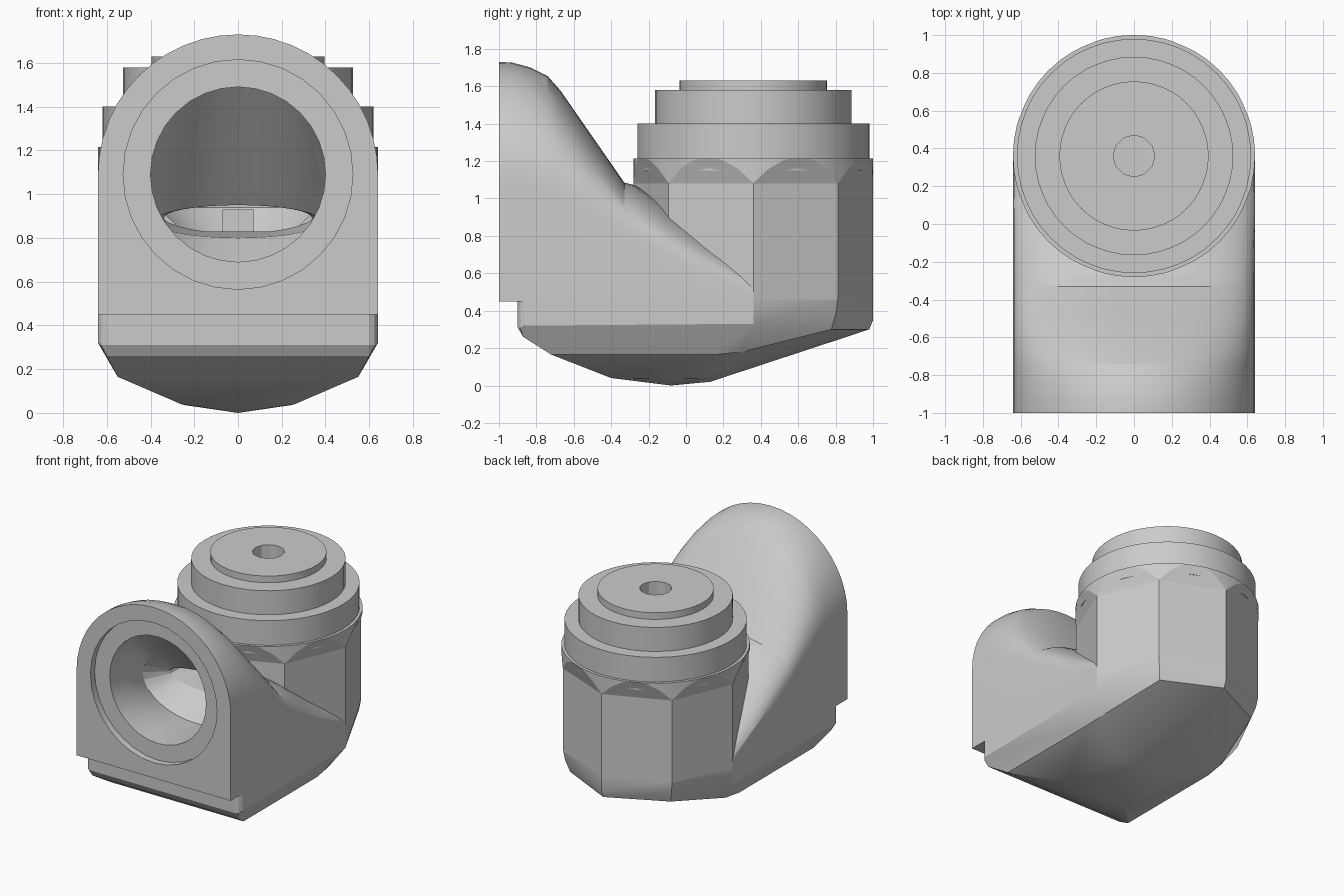
import bpy, bmesh, math
from mathutils import Matrix, Vector

old = bpy.data.objects.get("Cube")
if old:
    bpy.data.objects.remove(old, do_unlink=True)

grey = bpy.data.materials.new("plain_grey")
grey.use_nodes = True
colour = (0.6, 0.6, 0.6, 1)
grey.diffuse_color = colour
grey.node_tree.nodes["Principled BSDF"].inputs["Base Color"].default_value = colour

HALF = 0.64      # half width of the body
BACK = 0.36      # y of the vertical axis


def finish(bm, name):
    bmesh.ops.recalc_face_normals(bm, faces=bm.faces)
    mesh = bpy.data.meshes.new(name)
    bm.to_mesh(mesh)
    bm.free()
    mesh.materials.append(grey)
    ob = bpy.data.objects.new(name, mesh)
    bpy.context.collection.objects.link(ob)
    return ob


def loft(name, loops):
    """Skin a closed solid through loops of equal point count."""
    bm = bmesh.new()
    rows = [[bm.verts.new(p) for p in loop] for loop in loops]
    n = len(rows[0])
    for a, b in zip(rows, rows[1:]):
        for i in range(n):
            j = (i + 1) % n
            bm.faces.new((a[i], a[j], b[j], b[i]))
    bm.faces.new(rows[0])
    bm.faces.new(rows[-1])
    return finish(bm, name)


def circle(r, z, n):
    return [(r * math.cos(2 * math.pi * i / n), BACK + r * math.sin(2 * math.pi * i / n), z)
            for i in range(n)]


def lathe(name, profile, n=48):
    return loft(name, [circle(r, z, n) for r, z in profile])


def oval(y, half, low, high, n=32):
    """Upright oval facing the front."""
    mid, rise = (low + high) / 2, (high - low) / 2
    return [(half * math.sin(2 * math.pi * i / n), y, mid + rise * math.cos(2 * math.pi * i / n))
            for i in range(n)]


def box(name, lo, hi):
    bm = bmesh.new()
    size = Vector(hi) - Vector(lo)
    mid = (Vector(hi) + Vector(lo)) / 2
    bmesh.ops.create_cube(bm, size=1, matrix=Matrix.Translation(mid) @ Matrix.Diagonal((*size, 1)))
    return finish(bm, name)


def combine(target, tool, operation):
    mod = target.modifiers.new(operation.lower(), 'BOOLEAN')
    mod.operation = operation
    mod.solver = 'EXACT'
    mod.object = tool
    bpy.context.view_layer.objects.active = target
    bpy.ops.object.modifier_apply(modifier=mod.name)
    bpy.data.objects.remove(tool, do_unlink=True)


# Arched hood: y, shoulder height, crown height, roundness exponent
def arch(y, shoulder, crown, power, n=24):
    loop = [(-HALF, y, 0.45)]
    for i in range(n + 1):
        a = math.pi * (1 - i / n)
        c, s = math.cos(a), math.sin(a)
        x = math.copysign(abs(c) ** (2 / power), c) * HALF
        loop.append((x, y, shoulder + (crown - shoulder) * max(s, 0) ** (2 / power)))
    return loop + [(HALF, y, 0.45)]


hood_sections = [(-1, 1.09, 1.73, 2), (-0.93, 1.09, 1.727, 2), (-0.83, 1.08, 1.7, 2),
                 (-0.74, 1.06, 1.655, 2), (-0.67, 1.04, 1.575, 2.1), (-0.5, 0.95, 1.33, 2.3),
                 (-0.33, 0.83, 1.085, 2.5), (-0.27, 0.8, 1.07, 2.5), (-0.1, 0.71, 0.96, 2.3),
                 (0.1, 0.62, 0.82, 2.1), (0.36, 0.5, 0.66, 2)]
body = loft("elbow_body", [arch(*s) for s in hood_sections])

# Rear barrel: eight flat sides, flared at the top and trimmed to a round collar
barrel = loft("barrel", [circle(HALF, 0.46, 8), circle(HALF, 1.08, 8), circle(0.693, 1.22, 8)])
combine(barrel, lathe("barrel_trim", [(0.641, 0.4), (0.641, 1.215)]), 'INTERSECT')

# Keel: hull of the footprint and a shallow off-centre point below
keel_points = [(0, -0.08, 0), (0, 0.13, 0.02)]
for side in (-1, 1):
    for x, y, z in [(0.6, -0.9, 0.47), (0.625, -0.885, 0.47), (0.64, -0.86, 0.47),
                    (0.6, -0.9, 0.31), (0.625, -0.885, 0.31), (0.64, -0.86, 0.32),
                    (0.6, -0.87, 0.26), (0.55, -0.72, 0.165), (0.55, 0.15, 0.165),
                    (0.54, 0.3, 0.18), (0.26, -0.4, 0.04), (0.24, 0.1, 0.035),
                    (0.64, 0.36, 0.33), (0.64, 0.36, 0.47)]:
        keel_points.append((side * x, y, z))
    for a, rim in ((math.pi / 4, ((0.64, 0.47), (0.625, 0.39), (0.59, 0.3))),
                   (math.pi / 2, ((0.64, 0.47), (0.64, 0.35), (0.62, 0.3)))):
        for r, z in rim:
            keel_points.append((side * r * math.cos(a), BACK + r * math.sin(a), z))
bm = bmesh.new()
for p in keel_points:
    bm.verts.new(p)
bmesh.ops.remove_doubles(bm, verts=bm.verts, dist=0.001)
bmesh.ops.convex_hull(bm, input=bm.verts)
loose = [v for v in bm.verts if not v.link_faces]
bmesh.ops.delete(bm, geom=loose, context='VERTS')
keel = finish(bm, "keel")

# Stepped cap
cap = lathe("stepped_cap", [(0.62, 1.15), (0.62, 1.4), (0.525, 1.4), (0.525, 1.58),
                            (0.395, 1.58), (0.395, 1.63)])

for part in (barrel, keel, cap):
    combine(body, part, 'UNION')

# Hollow inside: front recess, bore narrowing under the hood, rear chamber and top hole
cutters = [
    loft("recess_cutter", [oval(y, 0.525, 0.565, 1.615) for y in (-1.1, -0.95)]),
    loft("bore_cutter", [oval(-1.1, 0.4, 0.69, 1.49), oval(-0.76, 0.4, 0.69, 1.49),
                         oval(-0.5, 0.44, 0.67, 1.2), oval(-0.28, 0.38, 0.8, 0.95),
                         oval(0.2, 0.34, 0.83, 0.95)]),
    lathe("chamber_cutter", [(0.3, 0.83), (0.4, 0.94), (0.4, 1.3)], 32),
    lathe("top_hole_cutter", [(0.11, 1.0), (0.11, 1.8)], 12),
]
for cutter in cutters:
    combine(body, cutter, 'DIFFERENCE')

# Small stop block at the back of the chamber
combine(body, box("stop_block", (-0.07, 0.55, 0.8), (0.07, 0.8, 0.93)), 'UNION')

bpy.ops.object.select_all(action='DESELECT')
body.select_set(True)
bpy.context.view_layer.objects.active = body
bpy.ops.object.shade_smooth_by_angle(angle=math.radians(18))
